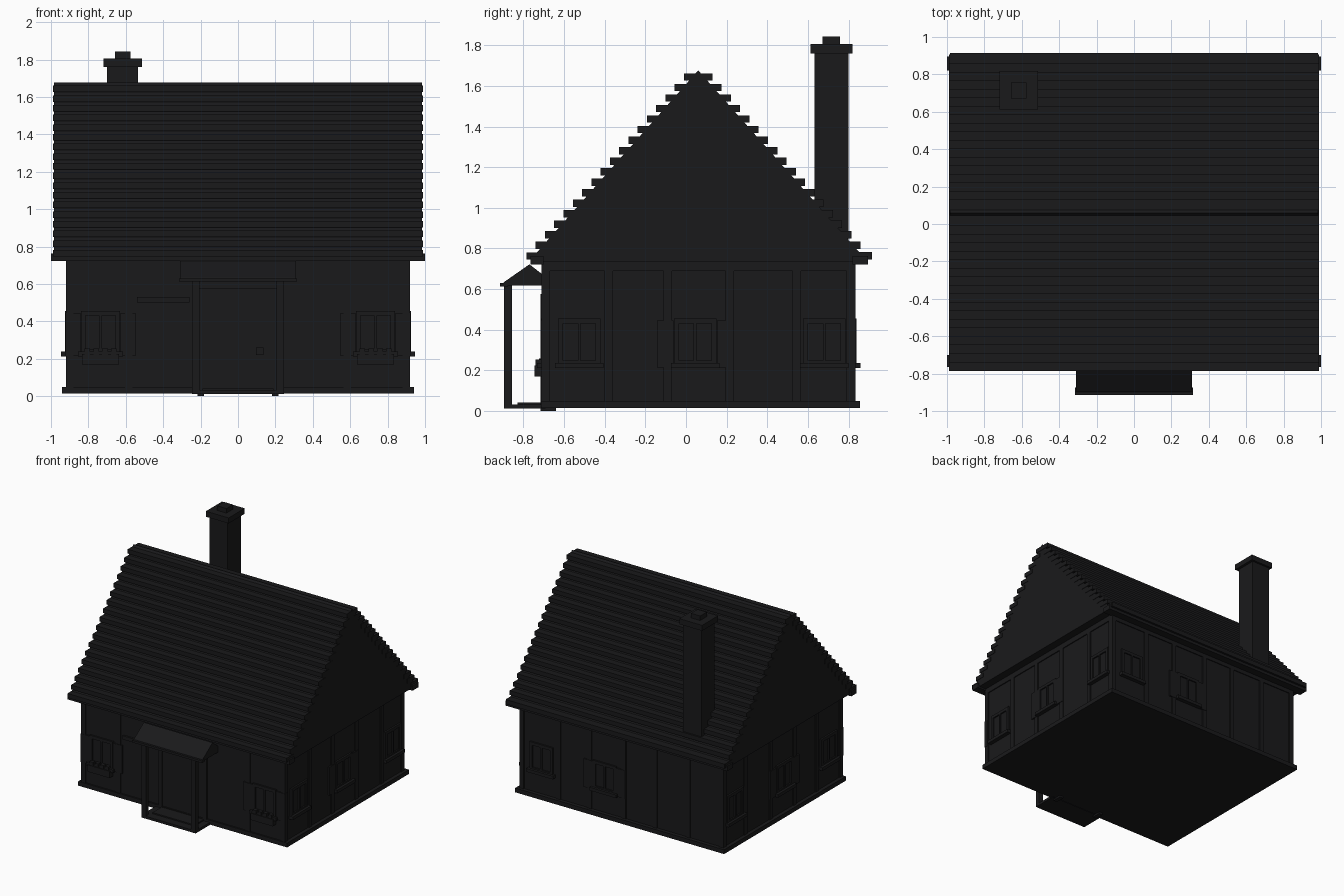
import bpy, bmesh

if "Cube" in bpy.data.objects:
    bpy.data.objects.remove(bpy.data.objects["Cube"])

mat = bpy.data.materials.new("charcoal")
mat.diffuse_color = (0.01, 0.01, 0.011, 1)
mat.use_nodes = True
mat.node_tree.nodes["Principled BSDF"].inputs["Base Color"].default_value = mat.diffuse_color


def finish(name, bm):
    bmesh.ops.recalc_face_normals(bm, faces=bm.faces)
    me = bpy.data.meshes.new(name)
    bm.to_mesh(me)
    bm.free()
    me.materials.append(mat)
    ob = bpy.data.objects.new(name, me)
    bpy.context.collection.objects.link(ob)
    return ob


def boxes(name, items):
    """Each item is (x0, x1, y0, y1, z0, z1)."""
    bm = bmesh.new()
    for x0, x1, y0, y1, z0, z1 in items:
        vs = bmesh.ops.create_cube(bm, size=1)["verts"]
        for v in vs:
            v.co.x = x1 if v.co.x > 0 else x0
            v.co.y = y1 if v.co.y > 0 else y0
            v.co.z = z1 if v.co.z > 0 else z0
    return finish(name, bm)


def prism(name, profile, x0, x1):
    """Extrude a (y, z) profile along x."""
    bm = bmesh.new()
    face = bm.faces.new([bm.verts.new((x0, y, z)) for y, z in profile])
    ext = bmesh.ops.extrude_face_region(bm, geom=[face])["geom"]
    bmesh.ops.translate(bm, vec=(x1 - x0, 0, 0),
                        verts=[v for v in ext if isinstance(v, bmesh.types.BMVert)])
    return finish(name, bm)


WX, WF, WB = 0.912, -0.70, 0.825


def on_wall(side, u0, u1, z0, z1, out):
    """Box lying on a wall: u runs along it, out is how far it projects."""
    if side == "front":
        return (u0, u1, WF - out, WF + 0.02, z0, z1)
    if side == "back":
        return (u0, u1, WB - 0.02, WB + out, z0, z1)
    if side == "right":
        return (WX - 0.02, WX + out, u0, u1, z0, z1)
    return (-WX - out, -WX + 0.02, u0, u1, z0, z1)


# Walls and plinth
boxes("walls", [(-WX, WX, WF, WB, 0.03, 0.75)])
boxes("plinth", [(-0.942, 0.942, -0.713, 0.855, 0.015, 0.05)])

# Timber framing
posts = {"front": (-0.9, -0.585, 0.585, 0.9),
         "back": (-0.9, -0.6, -0.3, -0.02, 0.29, 0.57, 0.9),
         "right": (-0.69, -0.38, -0.09, 0.215, 0.545, 0.81)}
posts["left"] = posts["right"]
timber = []
for side, us in posts.items():
    timber += [on_wall(side, u - 0.02, u + 0.02, 0.03, 0.74, 0.008) for u in us]
    end0, end1 = (-0.918, 0.918) if side in ("front", "back") else (WF, WB)
    timber.append(on_wall(side, end0, end1, 0.69, 0.74, 0.008))
timber += [on_wall("front", s * 0.4 - 0.14, s * 0.4 + 0.14, 0.5, 0.53, 0.015) for s in (-1,)]
boxes("timber_frame", timber)

# Windows: recessed pane, four frame bars, glazing bars, sill, optional shutters
windows = [("front", -0.735, 1), ("front", 0.735, 1), ("back", 0.72, 0), ("back", 0.15, 1)]
for s in ("left", "right"):
    windows += [(s, -0.525, 0), (s, 0.045, 1), (s, 0.68, 0)]
panes, frames, sills, shutters = [], [], [], []
for side, c, shut in windows:
    panes.append(on_wall(side, c - 0.09, c + 0.09, 0.24, 0.44, 0.003))
    for a, b, z0, z1 in ((-0.105, -0.08, 0.23, 0.455), (0.08, 0.105, 0.23, 0.455),
                         (-0.105, 0.105, 0.43, 0.455), (-0.105, 0.105, 0.23, 0.25),
                         (-0.007, 0.007, 0.24, 0.44)):
        frames.append(on_wall(side, c + a, c + b, z0, z1, 0.014))
    sills.append(on_wall(side, c - 0.12, c + 0.12, 0.212, 0.238, 0.034))
    if shut:
        for s in (-1, 1):
            m = c + s * 0.147
            shutters.append(on_wall(side, m - 0.04, m + 0.04, 0.215, 0.445, 0.012))
boxes("window_panes", panes)
boxes("window_frames", frames)
boxes("window_sills", sills)
boxes("shutters", shutters)

# Flower boxes under the front windows
planters, flowers = [], []
for c in (-0.735, 0.735):
    planters.append(on_wall("front", c - 0.1, c + 0.1, 0.17, 0.225, 0.045))
    for k in range(4):
        u = c - 0.07 + k * 0.047
        flowers.append((u - 0.015, u + 0.015, -0.74, -0.71, 0.22, 0.255))
boxes("flower_boxes", planters)
boxes("flowers", flowers)

# Roof body and stepped shingle courses
prism("roof_body", [(-0.765, 0.745), (0.885, 0.745), (0.06, 1.676)], -0.985, 0.985)
courses = []
for i in range(18):
    half, z = 0.845 - i * 0.0456, 0.764 + i * 0.0517
    for s in (-1, 1):
        ys = sorted((0.06 + s * half, 0.06 + s * max(half - 0.09, 0)))
        courses.append((-0.988, 0.988, *ys, z - 0.0175, z + 0.0175))
courses.append((-0.985, 0.985, 0.85, 0.914, 0.745, 0.782))
boxes("roof_shingles", courses)
boxes("eave_boards", [(-1, 1, -0.765, -0.70, 0.722, 0.762), (-1, 1, 0.82, 0.896, 0.722, 0.762)])
boxes("soffit", [(-0.985, 0.985, -0.75, 0.87, 0.735, 0.75)])

# Chimney, cap and pot
boxes("chimney", [(-0.7, -0.535, 0.632, 0.8, 0.8, 1.77)])
boxes("chimney_cap", [(-0.718, -0.513, 0.612, 0.818, 1.76, 1.805)])
boxes("chimney_pot", [(-0.658, -0.575, 0.672, 0.757, 1.8, 1.842)])

# Door with jambs, lintel, plank lines and knob
boxes("door", [(-0.19, 0.19, -0.708, -0.66, 0.03, 0.55)])
boxes("door_frame", [(s * 0.2 - 0.017, s * 0.2 + 0.017, -0.716, -0.64, 0, 0.56) for s in (-1, 1)]
      + [(-0.217, 0.217, -0.716, -0.64, 0.54, 0.575)])
boxes("door_knob", [(0.095, 0.135, -0.722, -0.7, 0.22, 0.26)])

# Porch: floor, step, posts and small pitched canopy
boxes("porch_floor", [(-0.245, 0.245, -0.895, -0.69, 0.012, 0.032)])
boxes("porch_step", [(-0.19, 0.19, -0.83, -0.70, 0.025, 0.042)])
boxes("porch_posts", [(s * 0.225 - 0.02, s * 0.225 + 0.02, -0.895, -0.857, 0.015, 0.63) for s in (-1, 1)])
prism("porch_canopy", [(-0.905, 0.617), (-0.69, 0.617), (-0.69, 0.66), (-0.77, 0.722), (-0.895, 0.635)],
      -0.31, 0.31)
boxes("canopy_trim", [(-0.315, 0.315, -0.915, -0.875, 0.612, 0.63)])
